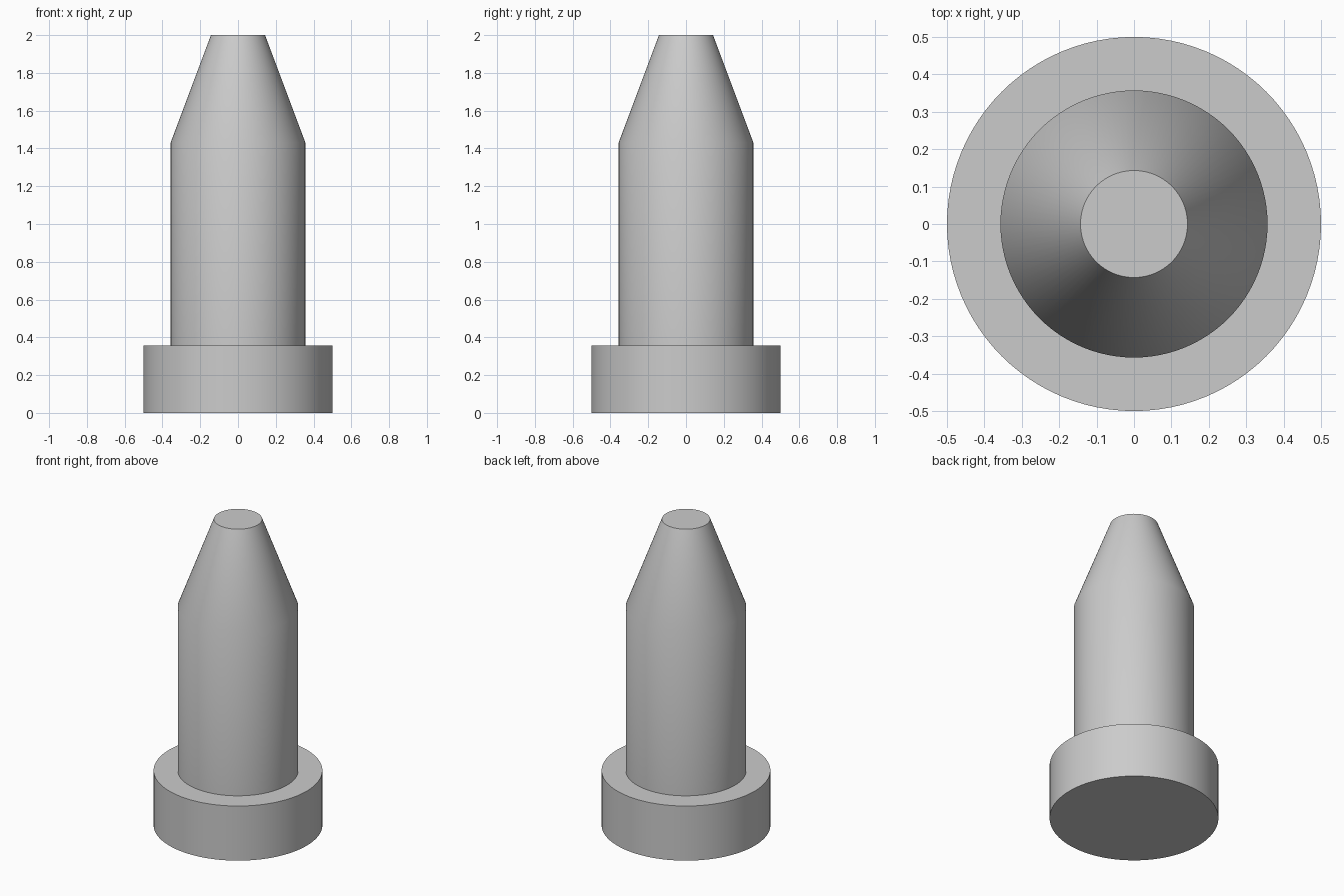
import bpy, bmesh, math

SEGMENTS = 96

cube = bpy.data.objects.get("Cube")
if cube:
    bpy.data.objects.remove(cube, do_unlink=True)

# Single plain grey finish
grey = bpy.data.materials.new("light_grey")
grey.use_nodes = True
colour = (0.6, 0.6, 0.6, 1.0)
grey.diffuse_color = colour
grey.node_tree.nodes["Principled BSDF"].inputs["Base Color"].default_value = colour


def turned_part(name, profile):
    """Spin a (radius, height) profile around z; ends on the axis close it."""
    bm = bmesh.new()
    verts = [bm.verts.new((r, 0, z)) for r, z in profile]
    edges = [bm.edges.new(pair) for pair in zip(verts, verts[1:])]
    bmesh.ops.spin(bm, geom=verts + edges, cent=(0, 0, 0), axis=(0, 0, 1),
                   angle=math.tau, steps=SEGMENTS, use_merge=True)
    bmesh.ops.remove_doubles(bm, verts=bm.verts, dist=1e-5)
    bmesh.ops.recalc_face_normals(bm, faces=bm.faces)
    mesh = bpy.data.meshes.new(name)
    bm.to_mesh(mesh)
    bm.free()
    mesh.materials.append(grey)
    obj = bpy.data.objects.new(name, mesh)
    bpy.context.collection.objects.link(obj)
    bpy.ops.object.select_all(action='DESELECT')
    obj.select_set(True)
    bpy.context.view_layer.objects.active = obj
    bpy.ops.object.shade_smooth_by_angle(angle=math.radians(30))
    return obj


# Stepped pin: wide head, straight shank and blunt tapered tip
turned_part("stepped_pin", [
    (0, 0), (0.5, 0), (0.5, 0.357),          # head
    (0.357, 0.357), (0.357, 1.43),           # shank
    (0.143, 2), (0, 2),                      # tapered tip
])
